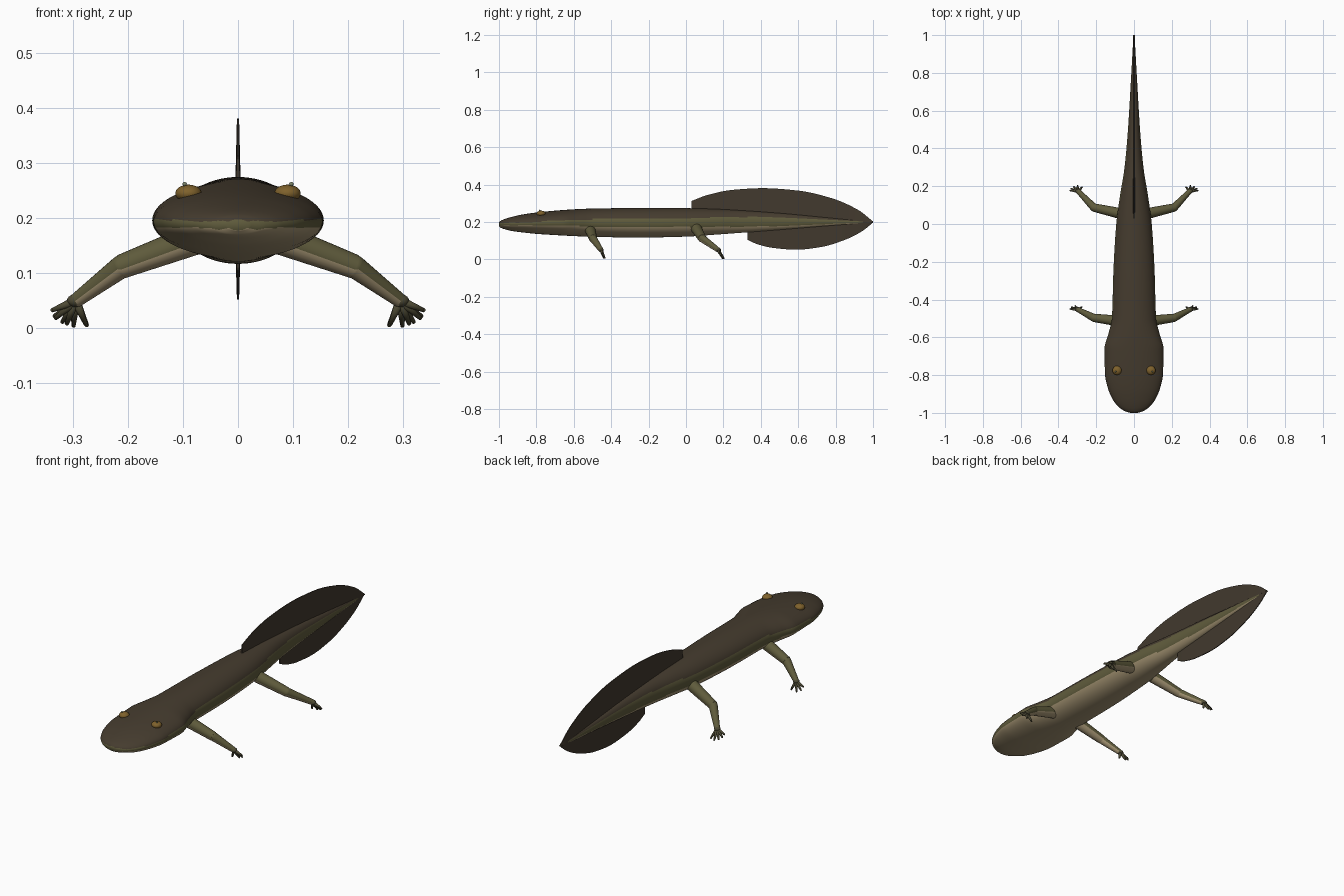
import bpy, bmesh, math
from mathutils import Vector

if "Cube" in bpy.data.objects:
    bpy.data.objects.remove(bpy.data.objects["Cube"], do_unlink=True)


def material(name, rgb):
    m = bpy.data.materials.new(name)
    m.use_nodes = True
    m.diffuse_color = (*rgb, 1)
    m.node_tree.nodes["Principled BSDF"].inputs["Base Color"].default_value = (*rgb, 1)
    return m


DARK = material("dark brown back", (0.060, 0.045, 0.028))
OLIVE = material("olive flank", (0.115, 0.105, 0.045))
BELLY = material("tan belly", (0.36, 0.285, 0.165))
FIN = material("fin brown", (0.054, 0.041, 0.027))
TOE = material("dark olive toes", (0.075, 0.068, 0.035))
GOLD = material("gold eye", (0.21, 0.12, 0.025))
GLINT = material("grey green glint", (0.2, 0.23, 0.14))


def finish(name, bm, mats, rule=None, smooth=True):
    """Turn a bmesh into an object, colouring faces by a rule on the normal."""
    bmesh.ops.recalc_face_normals(bm, faces=bm.faces)
    bm.normal_update()
    for f in bm.faces:
        f.smooth = smooth
        if rule:
            f.material_index = rule(f.normal)
    mesh = bpy.data.meshes.new(name)
    bm.to_mesh(mesh)
    bm.free()
    for m in mats:
        mesh.materials.append(m)
    ob = bpy.data.objects.new(name, mesh)
    bpy.context.collection.objects.link(ob)
    return ob


def loft(bm, rings):
    """Skin a list of equal rings of points and cap both ends."""
    loops = [[bm.verts.new(p) for p in ring] for ring in rings]
    n = len(loops[0])
    for a, b in zip(loops, loops[1:]):
        for i in range(n):
            j = (i + 1) % n
            bm.faces.new((a[i], a[j], b[j], b[i]))
    bm.faces.new(loops[0])
    bm.faces.new(loops[-1])


def spline(points, steps):
    """Smooth monotone curve through stations, keyed on the first value."""
    slopes = [[(q - p) / (b[0] - a[0]) for p, q in zip(a, b)]
              for a, b in zip(points, points[1:])]
    tangents = [slopes[0]]
    for s, t in zip(slopes, slopes[1:]):
        tangents.append([2 * p * q / (p + q) if p * q > 0 else 0 for p, q in zip(s, t)])
    tangents.append(slopes[-1])
    out = []
    for k in range(len(points) - 1):
        h = points[k + 1][0] - points[k][0]
        for i in range(steps):
            t = i / steps
            out.append([p * (1 + 2 * t) * (1 - t) ** 2 + q * t * t * (3 - 2 * t)
                        + h * (m * t * (1 - t) ** 2 - n * t * t * (1 - t))
                        for p, q, m, n in zip(points[k], points[k + 1],
                                              tangents[k], tangents[k + 1])])
    return out + [list(points[-1])]


# Body: elliptical sections as (y, half width, bottom, top)
stations = [
    (-1.0, 0.02, 0.178, 0.198), (-0.99, 0.05, 0.169, 0.207), (-0.97, 0.08, 0.162, 0.216),
    (-0.93, 0.112, 0.152, 0.228), (-0.87, 0.138, 0.144, 0.241), (-0.79, 0.154, 0.136, 0.252),
    (-0.66, 0.156, 0.128, 0.264), (-0.58, 0.135, 0.124, 0.269), (-0.50, 0.117, 0.121, 0.272),
    (-0.25, 0.109, 0.117, 0.275), (0.0, 0.094, 0.122, 0.274), (0.15, 0.074, 0.132, 0.27),
    (0.3, 0.05, 0.143, 0.262), (0.5, 0.032, 0.158, 0.248), (0.75, 0.017, 0.178, 0.225),
    (1.0, 0.003, 0.196, 0.202)]
SIDES = 64
rings = []
for y, w, lo, hi in spline(stations, 7):
    mid, h = (lo + hi) / 2, (hi - lo) / 2
    rings.append([(w * math.cos(a), y, mid + h * math.sin(a))
                  for a in (math.tau * i / SIDES for i in range(SIDES))])
bm = bmesh.new()
loft(bm, rings)
finish("body", bm, [DARK, OLIVE, BELLY],
       lambda n: 0 if n.z > 0.36 else 1 if n.z > -0.4 else 2)


# Tail fins: thin blades, thickest at the root, as (y, outer edge z, root z)
def fin(name, outline):
    bm = bmesh.new()
    loft(bm, [[(-0.006, y, root), (-0.002, y, edge), (0.002, y, edge), (0.006, y, root)]
              for y, edge, root in spline(outline, 8)])
    finish(name, bm, [FIN], smooth=False)


fin("upper_tail_fin", [(0.03, 0.313, 0.22), (0.12, 0.346, 0.22), (0.25, 0.372, 0.22),
                       (0.41, 0.381, 0.22), (0.6, 0.368, 0.21), (0.78, 0.327, 0.205),
                       (0.92, 0.265, 0.2), (1.0, 0.203, 0.198)])
fin("lower_tail_fin", [(0.33, 0.105, 0.18), (0.38, 0.082, 0.18), (0.47, 0.061, 0.185),
                       (0.59, 0.052, 0.19), (0.72, 0.066, 0.195), (0.85, 0.105, 0.198),
                       (0.94, 0.15, 0.199), (1.0, 0.197, 0.2)])


# Limbs
def tube(bm, a, b, ra, rb, sides=24):
    """Tapered round bar between two points."""
    a, b = Vector(a), Vector(b)
    turn = (b - a).to_track_quat("Z", "Y")
    circle = [Vector((math.cos(t), math.sin(t), 0))
              for t in (math.tau * i / sides for i in range(sides))]
    loft(bm, [[c + turn @ (p * r) for p in circle] for c, r in ((a, ra), (b, rb))])


def ball(bm, centre, scale, detail=16):
    new = bmesh.ops.create_uvsphere(bm, u_segments=detail * 2, v_segments=detail, radius=1)
    for v in new["verts"]:
        v.co = Vector(centre) + v.co * Vector(scale)


def leg(name, side, y, bend, reach, toes):
    root = (side * 0.07, y - 0.01, 0.165)
    knee = (side * 0.212, y + bend, 0.112)
    ankle = (side * 0.295, y + reach, 0.05)

    def limb_rule(n):
        return 0 if n.z > -0.25 else 1
    for part, a, b, ra, rb in (("upper", root, knee, 0.029, 0.022),
                               ("lower", knee, ankle, 0.021, 0.013)):
        bm = bmesh.new()
        tube(bm, a, b, ra, rb)
        if part == "lower":
            ball(bm, knee, (0.021,) * 3, 12)
        ob = finish(f"{name}_{part}_leg", bm, [OLIVE, BELLY], limb_rule)
        bpy.context.view_layer.objects.active = ob
        ob.select_set(True)
        bpy.ops.object.shade_smooth_by_angle(angle=math.radians(50))
        ob.select_set(False)
    # Foot: small palm with fanned toes
    bm = bmesh.new()
    ball(bm, ankle, (0.016, 0.014, 0.012), 10)
    for dx, dy, z in toes:
        tip = (ankle[0] + side * dx, ankle[1] + dy, z)
        tube(bm, ankle, tip, 0.009, 0.004, 10)
        ball(bm, tip, (0.004,) * 3, 6)
    finish(f"{name}_foot", bm, [TOE])


front_toes = [(0.042, 0.004, 0.033), (0.036, 0.014, 0.019),
              (0.016, 0.02, 0.009), (-0.018, 0.014, 0.008)]
hind_toes = [(0.042, 0.004, 0.033), (0.038, 0.014, 0.022), (0.024, 0.024, 0.012),
             (0.004, 0.03, 0.005), (-0.02, 0.022, 0.006)]
for label, side in (("left", 1), ("right", -1)):
    leg(f"{label}_front", side, -0.505, 0.008, 0.051, front_toes)
    leg(f"{label}_hind", side, 0.065, 0.022, 0.108, hind_toes)

    # Eye: low gold dome with a tiny glint bead on top
    bm = bmesh.new()
    ball(bm, (side * 0.09, -0.775, 0.245), (0.024, 0.024, 0.016))
    finish(f"{label}_eye", bm, [GOLD])
    bm = bmesh.new()
    ball(bm, (side * 0.097, -0.782, 0.262), (0.004,) * 3, 8)
    finish(f"{label}_eye_glint", bm, [GLINT])
